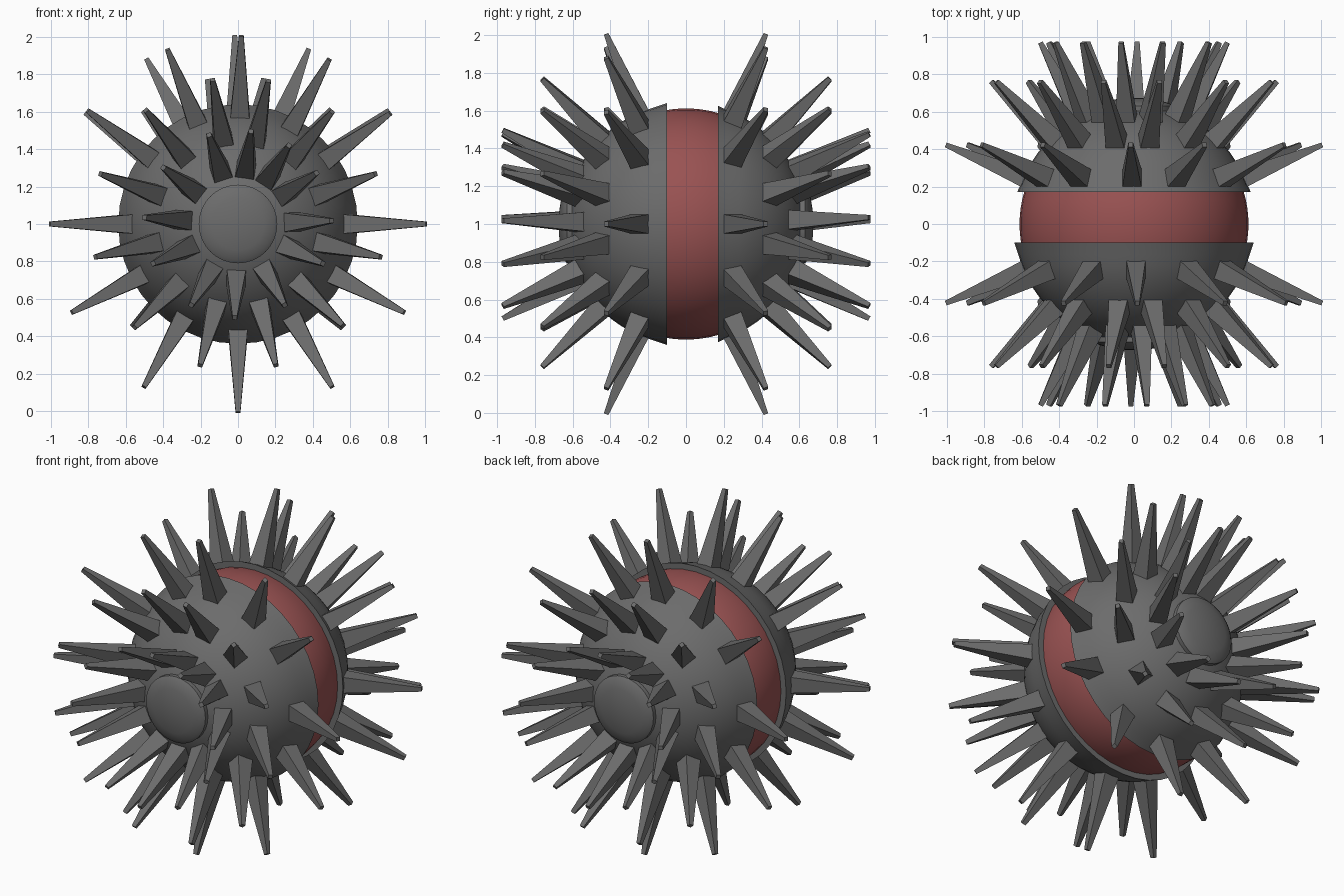
import bpy, bmesh, math
from mathutils import Vector, Matrix

if "Cube" in bpy.data.objects:
    bpy.data.objects.remove(bpy.data.objects["Cube"])

CENTRE = Vector((0, 0, 1))


def material(name, rgb):
    m = bpy.data.materials.new(name)
    m.diffuse_color = (*rgb, 1)
    m.use_nodes = True
    m.node_tree.nodes["Principled BSDF"].inputs["Base Color"].default_value = m.diffuse_color
    return m


GREY = material("dark grey", (0.15, 0.15, 0.15))
RED = material("dull red", (0.32, 0.085, 0.085))


def finish(bm, name, mat, smooth=False):
    bmesh.ops.recalc_face_normals(bm, faces=bm.faces[:])
    me = bpy.data.meshes.new(name)
    bm.to_mesh(me)
    bm.free()
    me.materials.append(mat)
    ob = bpy.data.objects.new(name, me)
    bpy.context.collection.objects.link(ob)
    ob.location = CENTRE
    if smooth:
        bpy.ops.object.select_all(action='DESELECT')
        ob.select_set(True)
        bpy.context.view_layer.objects.active = ob
        bpy.ops.object.shade_smooth_by_angle(angle=math.radians(35))
    return ob


def lathe(name, profile, mat, steps=40):
    """Turn (radius, y) points about the y axis."""
    bm = bmesh.new()
    vs = [bm.verts.new((r, y, 0)) for r, y in profile]
    es = [bm.edges.new(p) for p in zip(vs, vs[1:])]
    bmesh.ops.spin(bm, geom=vs + es, cent=(0, 0, 0), axis=(0, 1, 0),
                   angle=math.tau, steps=steps, use_duplicate=False)
    bmesh.ops.remove_doubles(bm, verts=bm.verts[:], dist=1e-4)
    return finish(bm, name, mat, True)


def shell(side, rim):
    """Half shell of the ball from the pole to its raised rim."""
    R = 0.64
    last = math.acos(rim / R)
    pts = [(R * math.sin(last * i / 14), side * R * math.cos(last * i / 14)) for i in range(14)]
    lip = R * math.sin(last) + 0.008
    return pts + [(lip, side * rim), (0.57, side * rim)]


# Two half shells with a recessed band between them
lathe("front_shell", shell(-1, 0.10), GREY)
lathe("back_shell", shell(1, 0.17), GREY)
lathe("red_band", [(math.sqrt(0.612 ** 2 - y * y), y)
                   for y in (-0.13, -0.08, -0.03, 0.03, 0.08, 0.13, 0.19)], RED)

# Low round caps on the front and back poles
for side, name in ((-1, "front_cap"), (1, "back_cap")):
    lathe(name, [(0, side * 0.675), (0.07, side * 0.671), (0.14, side * 0.66),
                 (0.19, side * 0.645), (0.21, side * 0.63), (0.21, side * 0.56)], GREY, 32)

# Spike rings: angle from the pole, then angles around the pole
RINGS = [
    (27.3, (2, 33, 57, 82, 108, 143, 176, 205, 240, 268, 300, 335)),
    (45.8, (20, 50, 78, 100, 129, 160, 193, 225, 255, 285, 316, 347)),
    (67.2, (0, 36, 61, 89, 112, 143, 180, 208, 240, 270, 300, 332)),
]
bm = bmesh.new()
for tilt, around in RINGS:
    t = math.radians(tilt)
    for deg in around:
        a = math.radians(deg)
        out = Vector((math.sin(t) * math.cos(a), -math.cos(t), math.sin(t) * math.sin(a)))
        tangent = Vector((-math.sin(a), 0, math.cos(a)))
        rot = Matrix((tangent, out.cross(tangent), out)).transposed().to_4x4()
        for turn in (0, math.pi):      # front set and the same set turned to the back
            bmesh.ops.create_cone(
                bm, cap_ends=True, segments=4, radius1=0.078, radius2=0.018, depth=0.51,
                matrix=Matrix.Rotation(turn, 4, 'Z') @ Matrix.Translation(out * 0.837)
                @ rot @ Matrix.Rotation(math.pi / 4, 4, 'Z'))
finish(bm, "spikes", GREY)
